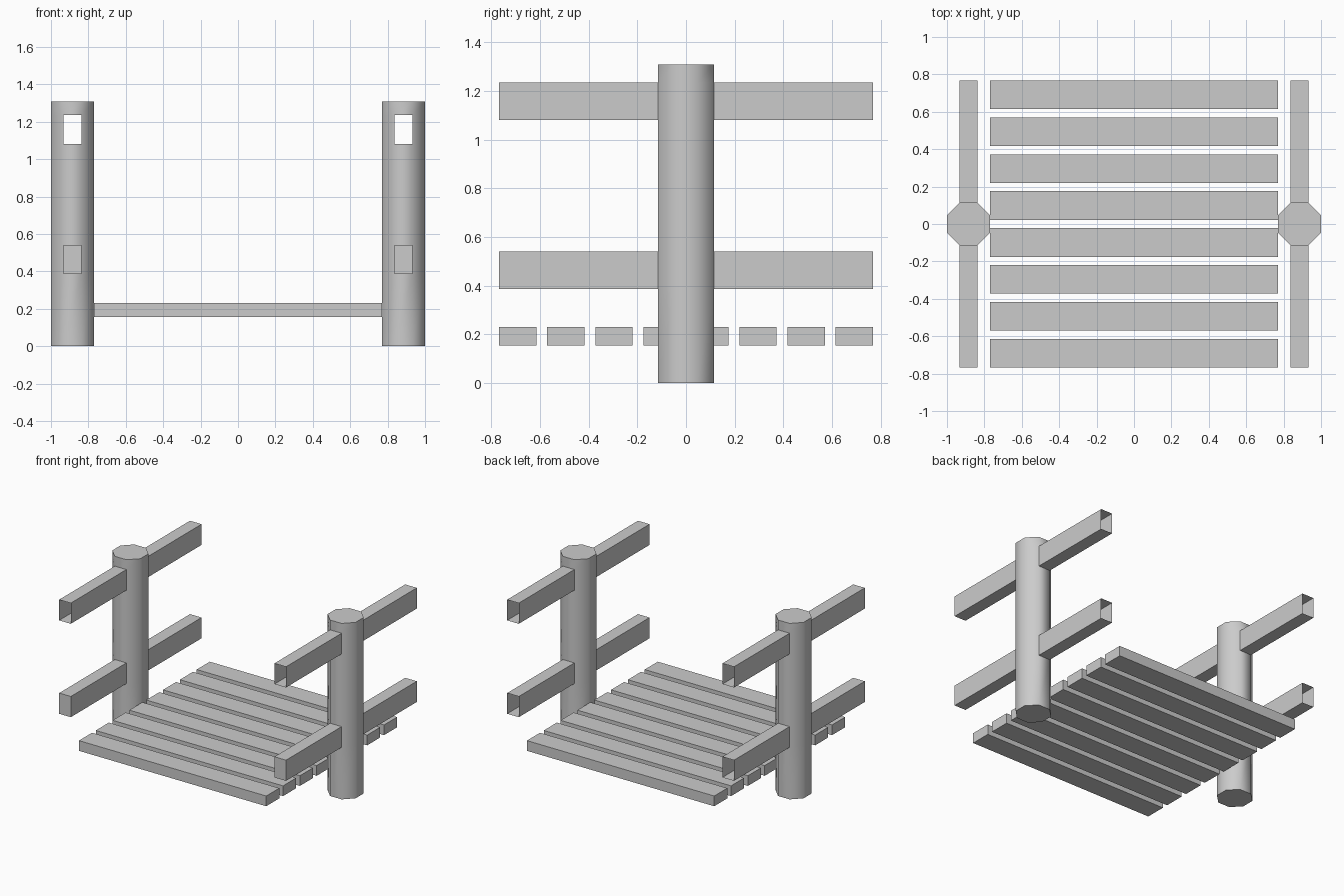
import bpy, bmesh, math

if "Cube" in bpy.data.objects:
    bpy.data.objects.remove(bpy.data.objects["Cube"])

POST_X, APOTHEM, REACH = 0.885, 0.115, 0.768
FLAT = APOTHEM * math.tan(math.pi / 8)      # half width of one octagon side
LOW, HIGH = (0.387, 0.541), (1.081, 1.235)  # rail heights
POST_TOP = 1.308


def finish(name, bm):
    mesh = bpy.data.meshes.new(name)
    bm.to_mesh(mesh)
    bm.free()
    obj = bpy.data.objects.new(name, mesh)
    bpy.context.collection.objects.link(obj)
    return obj


def box(name, lo, hi, open_ends=()):
    """Box between two corners; open_ends lists y directions left uncapped."""
    bm = bmesh.new()
    bmesh.ops.create_cube(bm, size=1)
    gone = [f for f in bm.faces if any(f.normal.y * s > 0.9 for s in open_ends)]
    bmesh.ops.delete(bm, geom=gone, context='FACES')
    for v in bm.verts:
        for i in range(3):
            v.co[i] = hi[i] if v.co[i] > 0 else lo[i]
    return finish(name, bm)


def post(name, x):
    """Octagonal post with rail openings through its front and back sides."""
    bm = bmesh.new()
    levels = [0, *LOW, *HIGH, POST_TOP]
    radius = APOTHEM / math.cos(math.pi / 8)
    angles = [math.radians(22.5 + 45 * i) for i in range(8)]
    rings = [[bm.verts.new((x + radius * math.cos(a), radius * math.sin(a), z))
              for a in angles] for z in levels]
    for k in range(len(levels) - 1):
        for i in range(8):
            if k in (1, 3) and i in (1, 5):   # openings
                continue
            j = (i + 1) % 8
            bm.faces.new((rings[k][i], rings[k][j], rings[k + 1][j], rings[k + 1][i]))
    bm.faces.new(rings[0][::-1])
    bm.faces.new(rings[-1])
    obj = finish(name, bm)
    bpy.ops.object.select_all(action='DESELECT')
    obj.select_set(True)
    bpy.context.view_layer.objects.active = obj
    bpy.ops.object.shade_smooth_by_angle(angle=math.radians(50))


# Posts with hollow rails reaching forward and back
for side, sx in (("left", -1), ("right", 1)):
    x = sx * POST_X
    post(side + "_post", x)
    for level, (z0, z1) in (("lower", LOW), ("upper", HIGH)):
        for end, y0, y1 in (("front", -REACH, -APOTHEM), ("back", APOTHEM, REACH)):
            # Only the front tips of the lower rails are capped
            ends = (1,) if (level, end) == ("lower", "front") else (-1, 1)
            box(f"{side}_{level}_{end}_rail", (x - FLAT, y0, z0), (x + FLAT, y1, z1), ends)

# Deck planks
WIDTH, COUNT = 0.153, 8
pitch = (2 * REACH - WIDTH) / (COUNT - 1)
for i in range(COUNT):
    y = -REACH + i * pitch
    box(f"plank_{i + 1}", (-0.77, y, 0.155), (0.77, y + WIDTH, 0.231))
